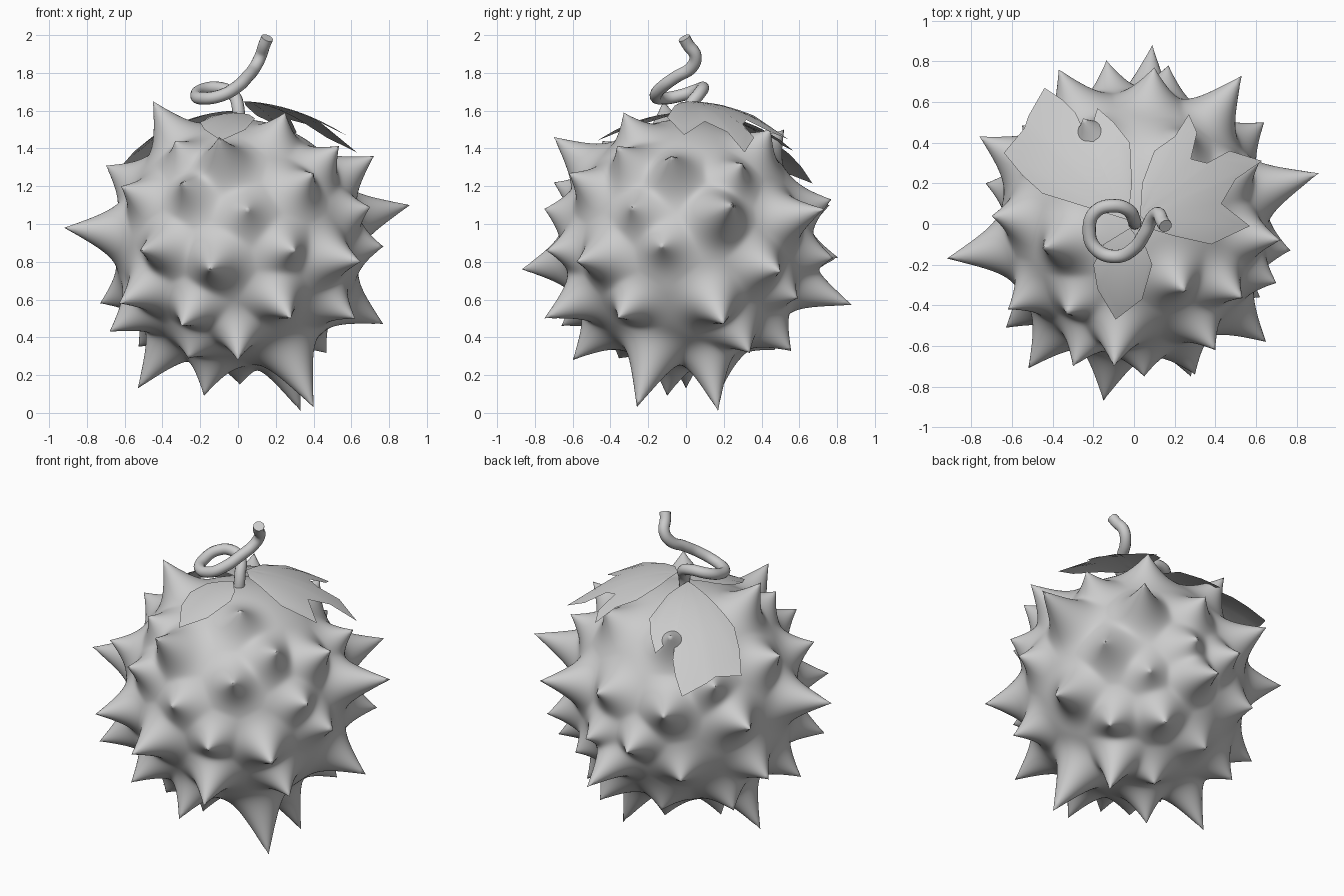
import bpy, bmesh, math, random
from mathutils import Vector

if "Cube" in bpy.data.objects:
    bpy.data.objects.remove(bpy.data.objects["Cube"])

random.seed(4)
CENTRE = Vector((0, 0, 0.9))
R = 0.655


def smooth(obj, angle):
    bpy.ops.object.select_all(action='DESELECT')
    obj.select_set(True)
    bpy.context.view_layer.objects.active = obj
    bpy.ops.object.shade_smooth_by_angle(angle=math.radians(angle))


def link_bmesh(bm, name):
    mesh = bpy.data.meshes.new(name)
    bm.to_mesh(mesh)
    bm.free()
    obj = bpy.data.objects.new(name, mesh)
    bpy.context.collection.objects.link(obj)
    return obj


# Main spike tips
tips = [Vector(p) for p in (
    (-.92, -.17, .98), (-.70, .04, 1.31), (-.45, -.12, 1.65), (-.76, .43, 1.0),
    (-.73, .2, .58), (-.68, -.2, .43), (-.53, 0, .13), (-.63, -.51, .58),
    (-.52, -.71, .86), (-.62, -.42, 1.2), (-.3, -.70, 1.22), (-.1, -.70, 1.46),
    (.25, -.33, 1.59), (.4, -.62, 1.27), (.05, -.75, 1.08), (-.15, -.87, .76),
    (.3, -.74, .86), (.28, -.75, .5), (-.30, -.66, .46), (0, -.6, .28),
    (.65, -.58, .8), (.62, -.36, .5), (.40, -.26, .03), (.33, .17, .01),
    (-.18, -.1, .09), (.01, .2, .15), (.77, .2, .47), (.77, -.13, .88),
    (.72, -.08, 1.36), (.70, -.29, 1.09), (.91, .25, 1.10), (.09, .88, .57),
    (.17, .78, .82), (-.37, .76, 1.10), (.53, .73, 1.08), (.64, .5, .75),
    (.10, .77, 1.13), (-.25, .52, 1.50), (.27, .45, 1.5))]

# Remaining spikes fill the gaps evenly
N = 500
order = list(range(N))
random.shuffle(order)
for i in order:
    z = 1 - 2 * (i + 0.5) / N
    a = i * 2.39996
    s = math.sqrt(1 - z * z)
    d = Vector((s * math.cos(a), s * math.sin(a), z))
    if z > 0.78 or (z > 0.55 and d.y > 0.1):
        continue
    if all(d.angle(t - CENTRE) > 0.36 for t in tips):
        tips.append(CENTRE + d * random.uniform(0.75, 0.83))

spikes = []
for t in tips:
    v = t - CENTRE
    spikes.append((v.normalized(), v.length - R, random.uniform(0.34, 0.40)))

# Body: dense sphere pulled out into flared, concave-sided spikes
bm = bmesh.new()
bmesh.ops.create_icosphere(bm, subdivisions=7, radius=1)
bm.verts.ensure_lookup_table()
dirs = [v.co.normalized() for v in bm.verts]
for d, v in zip(dirs, bm.verts):
    total = 0
    for axis, h, w in spikes:
        c = d.dot(axis)
        if c > 0.91:
            k = 1 - math.acos(min(1, c)) / w
            if k > 0:
                total += (h * k ** 2.8) ** 2
    v.co = CENTRE + d * (R + math.sqrt(total))
for axis, h, w in spikes:
    i = max(range(len(dirs)), key=lambda j: dirs[j].dot(axis))
    bm.verts[i].co = CENTRE + axis * (R + h)
body = link_bmesh(bm, "spiky_fruit_body")
smooth(body, 60)


# Leaves: curved sheets fanned out from the stem base
def leaf(name, base, outline, height, rings=8):
    bm = bmesh.new()
    b = Vector(base)

    def add(p):
        return bm.verts.new((p.x, p.y, height(p.length)))
    centre = add(b)
    rows = [[add(b.lerp(Vector(p), k / rings)) for k in range(1, rings + 1)]
            for p in outline]
    for r, s in zip(rows, rows[1:]):
        bm.faces.new((centre, s[0], r[0]))
        for k in range(rings - 1):
            bm.faces.new((r[k], s[k], s[k + 1], r[k + 1]))
    bmesh.ops.recalc_face_normals(bm, faces=bm.faces)
    smooth(link_bmesh(bm, name), 50)


leaf("leaf_back_left", (-.03, .02),
     [(-.2, .08), (-.45, .15), (-.55, .24), (-.64, .35), (-.54, .47), (-.52, .53),
      (-.44, .67), (-.35, .61), (-.29, .55), (-.23, .4), (-.18, .57), (-.1, .5),
      (-.02, .4), (-.01, .2)],
     lambda r: 1.6 - 0.6 * r * r)
leaf("leaf_right", (.03, .04),
     [(.04, .2), (.1, .36), (.2, .43), (.27, .54), (.31, .45), (.28, .32), (.36, .30),
      (.47, .36), (.63, .31), (.5, .22), (.43, .1), (.57, -.01), (.38, -.1),
      (.2, -.06), (.1, -.03)],
     lambda r: 1.65 - 0.55 * r * r)
leaf("leaf_front", (-.02, -.02),
     [(-.15, -.1), (-.2, -.2), (-.18, -.32), (-.09, -.47), (.04, -.37),
      (.09, -.2), (.06, -.12)],
     lambda r: 1.59 - 0.65 * r * r)

# Curly stem
path = [(0, 0, 1.48), (0, .02, 1.62), (-.03, .07, 1.69), (-.1, .09, 1.72),
        (-.19, .06, 1.71), (-.22, -.03, 1.68), (-.19, -.12, 1.665), (-.09, -.16, 1.68),
        (0, -.12, 1.73), (.05, -.05, 1.78), (.09, .03, 1.83), (.12, .05, 1.89),
        (.14, .01, 1.95), (.155, -.01, 1.985)]
curve = bpy.data.curves.new("stem", 'CURVE')
curve.dimensions = '3D'
curve.bevel_depth = 0.033
curve.bevel_resolution = 4
curve.use_fill_caps = True
sp = curve.splines.new('BEZIER')
sp.bezier_points.add(len(path) - 1)
for bp, co in zip(sp.bezier_points, path):
    bp.co = co
    bp.handle_left_type = bp.handle_right_type = 'AUTO'
sp.resolution_u = 6
sp.use_smooth = True
bpy.context.collection.objects.link(bpy.data.objects.new("curly_stem", curve))
